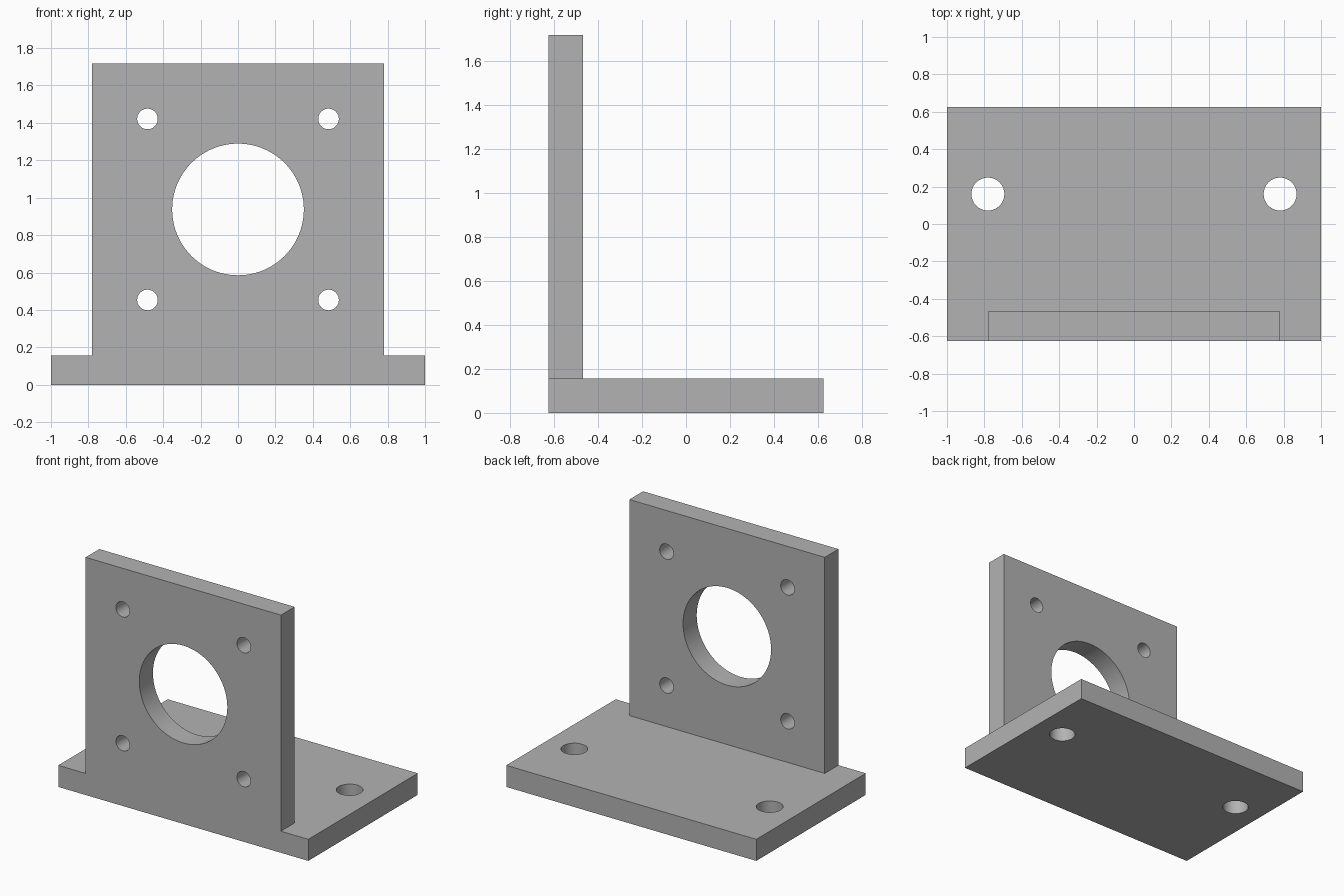
import bpy
import math

cube = bpy.data.objects.get("Cube")
if cube:
    bpy.data.objects.remove(cube, do_unlink=True)

# Main dimensions
WIDTH, DEPTH, THICK = 2.0, 1.25, 0.156
PLATE = 1.5625
FRONT = -DEPTH / 2
BORE_Z = THICK + PLATE / 2

grey = bpy.data.materials.new("plain_grey")
grey.use_nodes = True
colour = (0.45, 0.45, 0.45, 1)
grey.diffuse_color = colour
grey.node_tree.nodes["Principled BSDF"].inputs["Base Color"].default_value = colour


def box(name, size, centre):
    bpy.ops.mesh.primitive_cube_add(size=1, location=centre)
    ob = bpy.context.object
    ob.name = name
    ob.scale = size
    bpy.ops.object.transform_apply(location=True, rotation=True, scale=True)
    ob.data.materials.append(grey)
    return ob


def combine(target, tool, operation):
    """Apply a boolean and remove the tool object."""
    mod = target.modifiers.new(tool.name, "BOOLEAN")
    mod.operation, mod.object, mod.solver = operation, tool, "EXACT"
    bpy.context.view_layer.objects.active = target
    bpy.ops.object.modifier_apply(modifier=mod.name)
    bpy.data.objects.remove(tool, do_unlink=True)


def drill(target, radius, centre, turn=0, sides=64):
    """Cut a round through-hole, vertical unless turned."""
    bpy.ops.mesh.primitive_cylinder_add(vertices=sides, radius=radius, depth=THICK * 2,
                                        location=centre, rotation=(turn, 0, 0))
    cutter = bpy.context.object
    cutter.name = "hole_cutter"
    cutter.hide_render = True
    cutter.data.materials.append(grey)
    combine(target, cutter, "DIFFERENCE")


# Base foot and upright mounting plate
bracket = box("mounting_bracket", (WIDTH, DEPTH, THICK), (0, 0, THICK / 2))
plate = box("upright_plate", (PLATE, THICK, PLATE), (0, FRONT + THICK / 2, BORE_Z))

# Centre bore and four bolt holes in the plate
plate_y = FRONT + THICK / 2
drill(plate, 0.352, (0, plate_y, BORE_Z), math.pi / 2, 96)
for sx in (-1, 1):
    for sz in (-1, 1):
        drill(plate, 0.055, (sx * 0.484, plate_y, BORE_Z + sz * 0.484), math.pi / 2, 48)

# Two fixing holes in the base
for sx in (-1, 1):
    drill(bracket, 0.088, (sx * PLATE / 2, 0.16, THICK / 2))

# Fuse into one solid with smooth hole walls and sharp edges
combine(bracket, plate, "UNION")
bpy.ops.object.select_all(action="DESELECT")
bracket.select_set(True)
bpy.context.view_layer.objects.active = bracket
bpy.ops.object.shade_smooth_by_angle(angle=math.radians(30))
